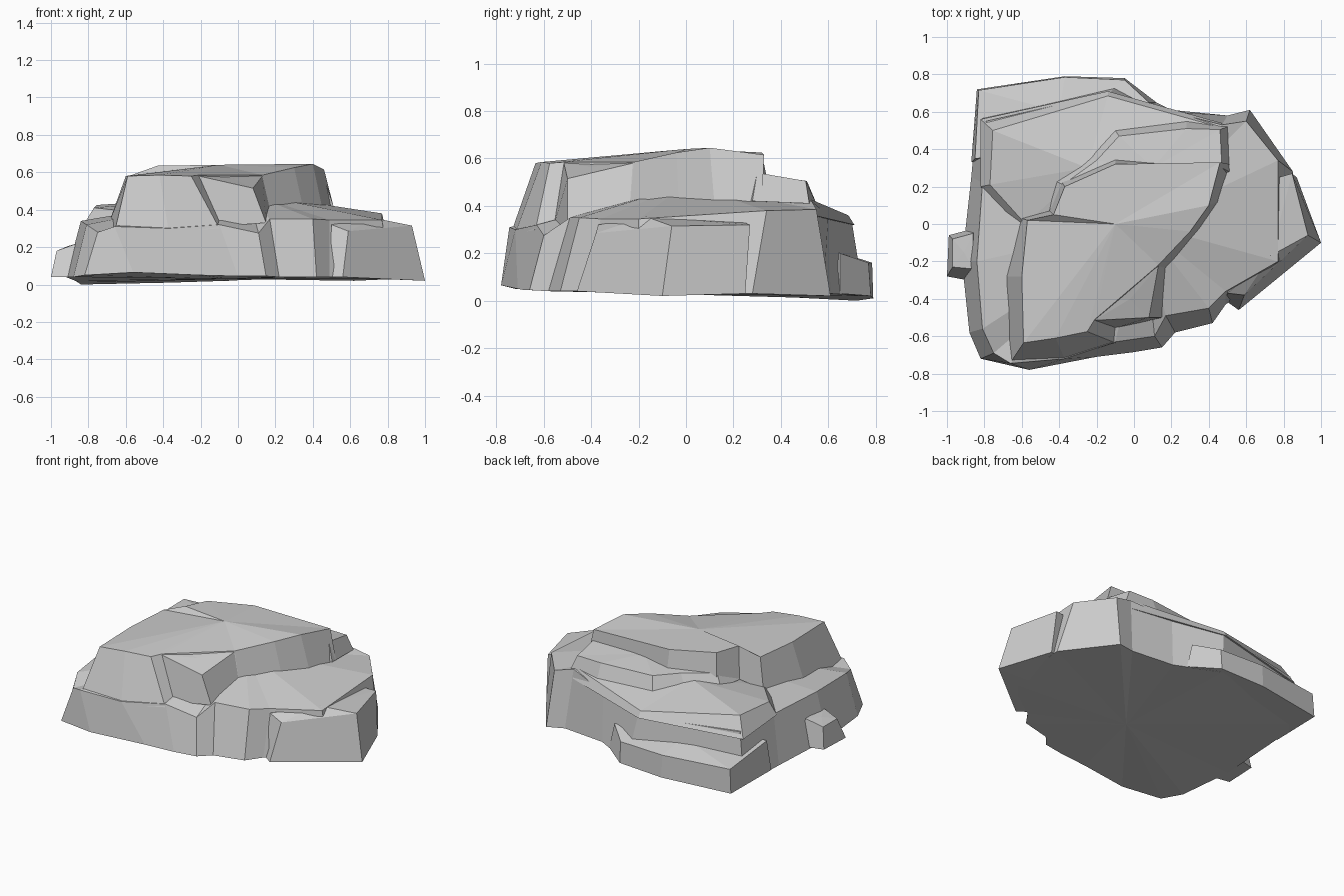
import bpy, bmesh
from mathutils import Vector


def layer(name, bottom, top, peak, z_under=None):
    """Faceted rock layer: two matching rings, with a fanned top and underside."""
    bm = bmesh.new()
    low = [bm.verts.new(p) for p in bottom]
    high = [bm.verts.new(p) for p in top]
    crown = bm.verts.new(peak)
    mean = sum((Vector(p) for p in bottom), Vector()) / len(bottom)
    under = bm.verts.new((mean.x, mean.y, mean.z if z_under is None else z_under))
    n = len(low)
    for i in range(n):
        j = (i + 1) % n
        bm.faces.new((low[i], low[j], high[j], high[i]))
        bm.faces.new((high[i], high[j], crown))
        bm.faces.new((low[j], low[i], under))
    bmesh.ops.recalc_face_normals(bm, faces=bm.faces)
    mesh = bpy.data.meshes.new(name)
    bm.to_mesh(mesh)
    bm.free()
    obj = bpy.data.objects.new(name, mesh)
    bpy.context.collection.objects.link(obj)
    return obj


# Broad base with the lower ledge
layer("base_rock",
      [(-.82, -.72, .05), (-.56, -.78, .065), (-.2, -.71, .05), (.0, -.685, .045),
       (.15, -.66, .045), (.22, -.58, .04), (.42, -.53, .04), (.49, -.43, .04),
       (.82, -.2, .03), (.85, .28, .03), (.62, .61, .02), (.5, .58, .03),
       (.2, .61, .03), (-.08, .75, .02), (-.84, .58, .01), (-.87, .25, .02),
       (-.92, -.2, .04), (-.88, -.58, .04)],
      [(-.75, -.69, .28), (-.66, -.745, .31), (-.37, -.72, .3), (-.1, -.63, .32),
       (.11, -.6, .275), (.17, -.49, .35), (.4, -.45, .35), (.49, -.36, .345),
       (.77, -.2, .345), (.77, .34, .38), (.6, .55, .385), (.47, .53, .42),
       (.2, .6, .36), (-.13, .7, .33), (-.79, .55, .34), (-.81, .22, .34),
       (-.84, -.2, .34), (-.81, -.56, .32)],
      (.05, 0, .49), .03)

# Low bench at the back left corner
layer("back_bench",
      [(-.87, .33, .02), (-.84, .72, .0), (-.37, .79, .01), (-.05, .78, .02),
       (.12, .65, .03), (-.2, .4, .03)],
      [(-.85, .35, .22), (-.83, .715, .16), (-.37, .785, .16), (-.05, .77, .16),
       (.08, .65, .2), (-.2, .4, .25)],
      (-.4, .6, .22))

# Middle shelf around the back and left
layer("back_shelf",
      [(-.62, -.04, .33), (-.82, .2, .33), (-.82, .56, .3), (-.14, .71, .32),
       (.47, .54, .36), (.42, .1, .36)],
      [(-.58, .0, .39), (-.77, .21, .41), (-.755, .5, .425), (-.14, .685, .36),
       (.45, .52, .43), (.4, .1, .43)],
      (-.25, .3, .46))

# Step just below the summit
layer("upper_step",
      [(-.46, .03, .42), (-.42, .23, .42), (-.24, .36, .42), (-.1, .5, .41),
       (.28, .55, .41), (.5, .52, .41), (.51, .28, .42), (0, .1, .42)],
      [(-.42, .05, .5), (-.38, .21, .5), (-.2, .34, .5), (-.08, .47, .5),
       (.28, .51, .505), (.46, .505, .505), (.47, .3, .54), (0, .1, .54)],
      (.1, .3, .535))

# Summit block, its front running down into the base
layer("summit",
      [(-.66, -.74, .28), (-.37, -.722, .28), (-.1, -.635, .3), (-.1, -.55, .34), (.18, -.24, .36),
       (.35, -.03, .4), (.45, .12, .41), (.51, .32, .42), (-.1, .36, .42), (-.39, .23, .42),
       (-.45, .07, .42), (-.6, .03, .38), (-.69, -.28, .33)],
      [(-.59, -.635, .58), (-.42, -.61, .585), (-.25, -.575, .58), (-.21, -.51, .585), (.13, -.22, .585),
       (.3, -.04, .625), (.4, .1, .645), (.46, .33, .615), (-.1, .32, .625), (-.37, .2, .63),
       (-.43, .05, .635), (-.57, .02, .585), (-.6, -.28, .58)],
      (-.1, 0, .64))

# Broken chunk in front of the summit
layer("front_chunk",
      [(-.11, -.56, .31), (.15, -.5, .33), (.18, -.24, .36), (-.2, -.4, .36)],
      [(-.21, -.515, .58), (.08, -.5, .515), (.13, -.225, .58), (-.1, -.4, .58)],
      (-.02, -.4, .565))

# Outcrop on the right
layer("right_outcrop",
      [(.49, -.41, .04), (.56, -.46, .04), (1, -.1, .02), (.87, .25, .03), (.6, .2, .03)],
      [(.5, -.37, .32), (.59, -.38, .285), (.93, -.06, .315), (.845, .27, .32), (.6, .2, .35)],
      (.73, -.17, .355))

# Small stone on the left
layer("left_stone",
      [(-.84, -.31, .04), (-1, -.28, .04), (-.99, -.06, .04), (-.84, -.02, .04)],
      [(-.86, -.24, .22), (-.97, -.23, .18), (-.97, -.08, .18), (-.86, -.05, .22)],
      (-.91, -.15, .205))
